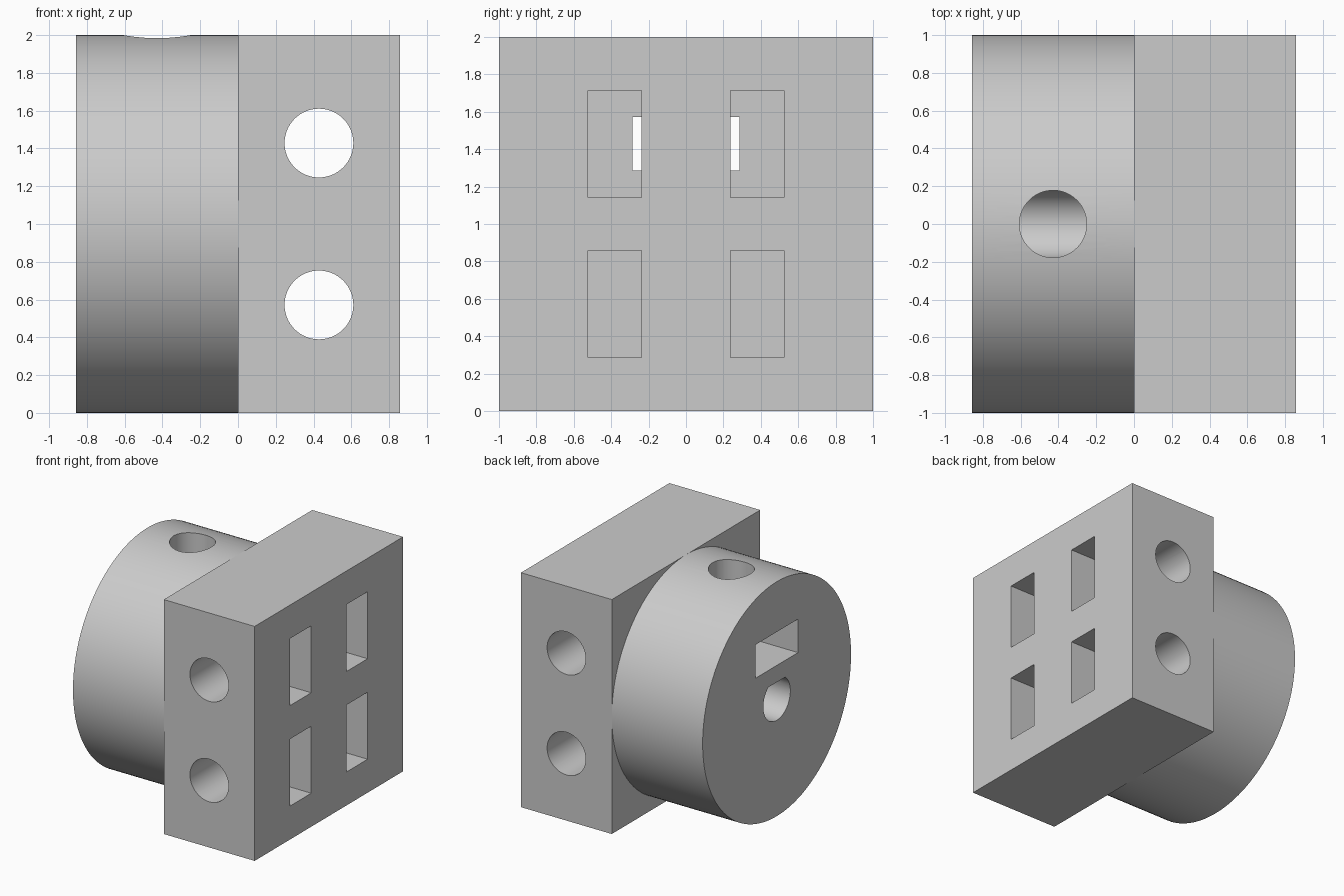
import bpy
import math
from mathutils import Matrix

if "Cube" in bpy.data.objects:
    bpy.data.objects.remove(bpy.data.objects["Cube"], do_unlink=True)

U = 2 / 7            # design module: the block is 7 x 7 x 3 modules
DEPTH = 3 * U        # thickness of the block and of the hub
EXTRA = 0.1          # cutter overshoot

grey = bpy.data.materials.new("plain grey")
grey.use_nodes = True
grey.diffuse_color = (0.6, 0.6, 0.6, 1)
grey.node_tree.nodes["Principled BSDF"].inputs["Base Color"].default_value = (0.6, 0.6, 0.6, 1)


def box(name, low, high):
    """Box between two opposite corners."""
    bpy.ops.mesh.primitive_cube_add(size=1)
    ob = bpy.context.object
    ob.name = name
    size = [b - a for a, b in zip(low, high)]
    mid = [(a + b) / 2 for a, b in zip(low, high)]
    ob.data.transform(Matrix.Translation(mid) @ Matrix.Diagonal((*size, 1)))
    return ob


def rod(name, radius, length, centre, axis, sides=64):
    """Cylinder along the x, y or z axis."""
    bpy.ops.mesh.primitive_cylinder_add(vertices=sides, radius=radius, depth=length)
    ob = bpy.context.object
    ob.name = name
    turn = {"x": Matrix.Rotation(math.pi / 2, 4, "Y"),
            "y": Matrix.Rotation(math.pi / 2, 4, "X"),
            "z": Matrix.Identity(4)}[axis]
    ob.data.transform(Matrix.Translation(centre) @ turn)
    return ob


def combine(target, tool, operation="DIFFERENCE"):
    """Apply a boolean and discard the tool."""
    tool.hide_render = True
    bpy.context.view_layer.objects.active = target
    mod = target.modifiers.new("cut", "BOOLEAN")
    mod.operation = operation
    mod.solver = "EXACT"
    mod.object = tool
    bpy.ops.object.modifier_apply(modifier=mod.name)
    bpy.data.objects.remove(tool, do_unlink=True)


def finish(ob):
    ob.data.materials.clear()
    ob.data.materials.append(grey)
    bpy.ops.object.select_all(action="DESELECT")
    ob.select_set(True)
    bpy.context.view_layer.objects.active = ob
    bpy.ops.object.shade_smooth_by_angle(angle=math.radians(30))


# Square block with two cross bores and four slots
block = box("mounting_block", (0, -1, 0), (DEPTH, 1, 2))
for z in (2 * U, 5 * U):
    combine(block, rod("cross_bore", 0.182, 2 + 2 * EXTRA, (DEPTH / 2, 0, z), "y"))
    for y in (-0.38, 0.38):
        combine(block, box("slot", (-EXTRA, y - U / 2, z - U),
                           (DEPTH + EXTRA, y + U / 2, z + U)))
finish(block)

# Round hub behind the block
hub = rod("round_hub", 1, DEPTH, (-DEPTH / 2, 0, 1), "x", 128)

# Shaft bore with a flat on its upper side
shaft = rod("shaft_bore", 0.182, DEPTH + 2 * EXTRA, (-DEPTH / 2, 0, 1), "x")
combine(shaft, box("shaft_flat", (-2, -1, 1 + U / 2), (1, 1, 2)))
combine(hub, shaft)

# Nut pocket and the set screw hole that runs down through it
combine(hub, box("nut_pocket", (-DEPTH - EXTRA, -U, 4.5 * U), (EXTRA, U, 5.5 * U)))
combine(hub, rod("screw_hole", 0.178, 1 + EXTRA, (-DEPTH / 2, 0, 1.5 + EXTRA / 2), "z"))
finish(hub)
